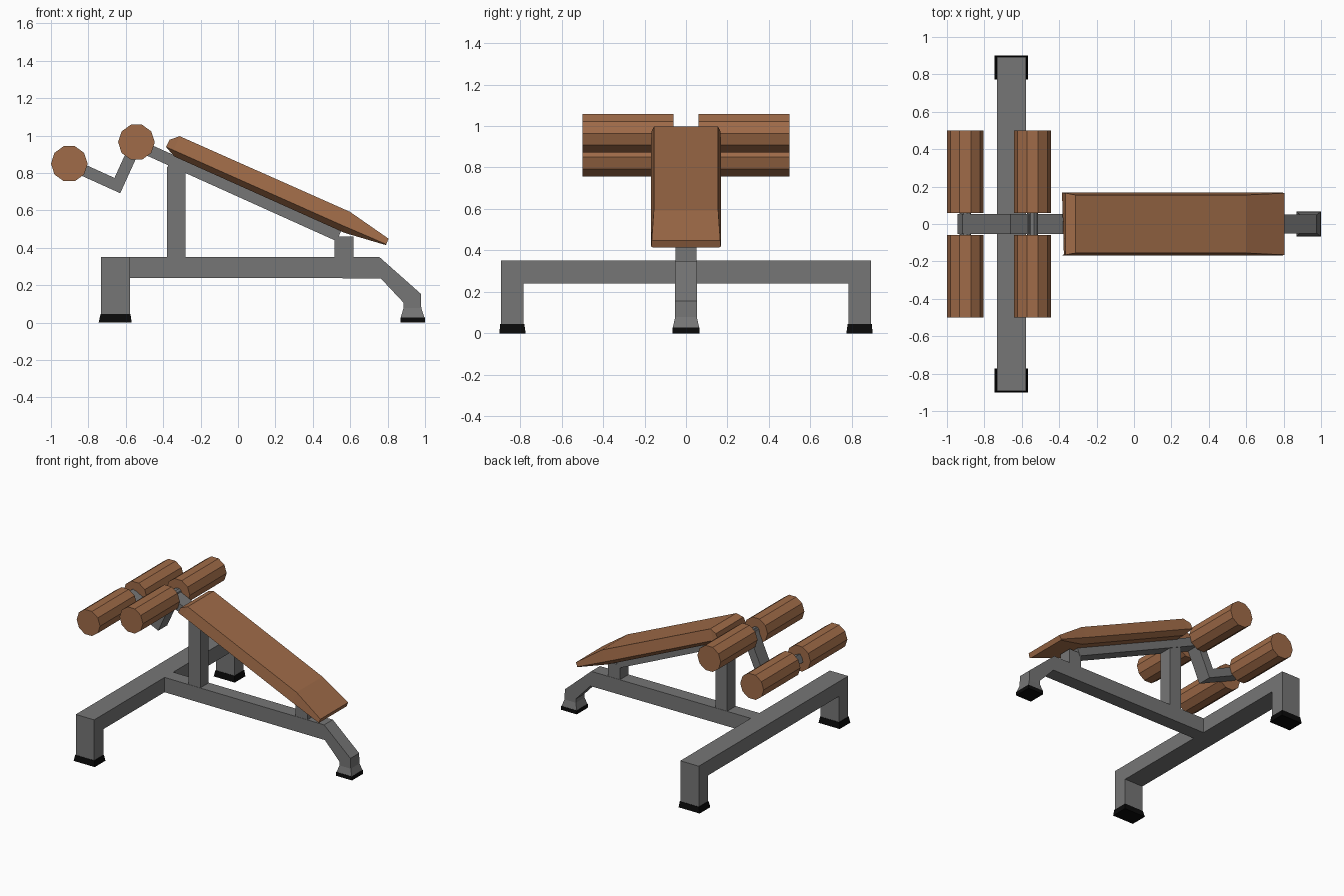
import bpy, bmesh, math
from mathutils import Vector

if "Cube" in bpy.data.objects:
    bpy.data.objects.remove(bpy.data.objects["Cube"])


def material(name, r, g, b):
    m = bpy.data.materials.new(name)
    m.diffuse_color = (r, g, b, 1)
    m.use_nodes = True
    m.node_tree.nodes["Principled BSDF"].inputs["Base Color"].default_value = m.diffuse_color
    return m


STEEL = material("grey steel", 0.18, 0.18, 0.18)
LEATHER = material("brown leather", 0.35, 0.148, 0.065)
RUBBER = material("black rubber", 0.003, 0.003, 0.003)


def loft(name, rings, mat):
    """Skin a row of equal-length closed rings and cap both ends."""
    bm = bmesh.new()
    rows = [[bm.verts.new(p) for p in ring] for ring in rings]
    n = len(rows[0])
    for a, b in zip(rows, rows[1:]):
        for i in range(n):
            j = (i + 1) % n
            bm.faces.new((a[i], a[j], b[j], b[i]))
    bm.faces.new(rows[0])
    bm.faces.new(rows[-1])
    bmesh.ops.remove_doubles(bm, verts=bm.verts, dist=0.0001)
    bmesh.ops.recalc_face_normals(bm, faces=bm.faces)
    me = bpy.data.meshes.new(name)
    bm.to_mesh(me)
    bm.free()
    me.materials.append(mat)
    ob = bpy.data.objects.new(name, me)
    bpy.context.collection.objects.link(ob)
    return ob


def side_prism(name, profile, y0, y1, mat):
    """Extrude an x-z outline along y."""
    return loft(name, [[(x, y, z) for x, z in profile] for y in (y0, y1)], mat)


def rect(x0, x1, y0, y1, z):
    return [(x0, y0, z), (x1, y0, z), (x1, y1, z), (x0, y1, z)]


def ribbon(path, t):
    """Outline of a mitred strip of thickness t around an x-z path."""
    pts = [Vector(p) for p in path]
    left, right = [], []
    for i, p in enumerate(pts):
        d0 = (p - pts[i - 1]).normalized() if i else None
        d1 = (pts[i + 1] - p).normalized() if i < len(pts) - 1 else None
        d0, d1 = d0 or d1, d1 or d0
        n0, n1 = Vector((-d0.y, d0.x)), Vector((-d1.y, d1.x))
        m = (n0 + n1).normalized()
        off = m * (t / 2 / m.dot(n0))
        left.append(p + off)
        right.append(p - off)
    return left + right[::-1]


# wide rear frame: an upside-down U running across
u = [(-0.893, 0.04), (-0.893, 0.352), (0.893, 0.352), (0.893, 0.04),
     (0.783, 0.04), (0.783, 0.24), (-0.783, 0.24), (-0.783, 0.04)]
loft("rear_frame", [[(x, y, z) for y, z in u] for x in (-0.732, -0.578)], STEEL)
for s, side in ((-1, "front"), (1, "back")):
    loft("rear_foot_" + side, [
        rect(-0.745, -0.568, s * 0.773, s * 0.9, 0),
        rect(-0.735, -0.575, s * 0.78, s * 0.896, 0.045)], RUBBER)

# long main beam that bends down to the single leg
side_prism("main_beam", [(-0.6, 0.24), (-0.6, 0.352), (0.757, 0.35), (0.977, 0.155),
                         (0.98, 0.078), (0.885, 0.078), (0.885, 0.107), (0.763, 0.237)],
           -0.052, 0.052, STEEL)
loft("end_ankle", [rect(0.885, 0.98, -0.052, 0.052, 0.078),
                   rect(0.87, 0.997, -0.064, 0.064, 0.028)], STEEL)
loft("end_foot", [rect(0.868, 1.0, -0.066, 0.066, 0),
                  rect(0.868, 0.999, -0.066, 0.066, 0.028)], RUBBER)

# uprights carrying the bench
side_prism("tall_post", [(-0.38, 0.34), (-0.28, 0.34), (-0.28, 0.82), (-0.35, 0.87), (-0.38, 0.83)],
           -0.05, 0.05, STEEL)
side_prism("short_post", [(0.517, 0.34), (0.617, 0.34), (0.617, 0.46), (0.517, 0.46)],
           -0.05, 0.05, STEEL)

# inclined rail, continuing into the kinked roller arm
side_prism("rail_and_arm", ribbon([(-0.93, 0.862), (-0.645, 0.733), (-0.545, 0.953), (0.54, 0.464)], 0.062),
           -0.054, 0.054, STEEL)


# padded bench: cross-sections of six points, (x, z, half width) for top, middle, bottom
def pad_ring(top, mid, low):
    half = [(x, w, z) for x, z, w in (top, mid, low)]
    return half + [(x, -y, z) for x, y, z in half[::-1]]


loft("bench_pad", [
    pad_ring((-0.365, 0.978, 0.165), (-0.385, 0.94, 0.168), (-0.375, 0.928, 0.162)),
    pad_ring((-0.312, 0.997, 0.155), (-0.345, 0.922, 0.168), (-0.34, 0.888, 0.125)),
    pad_ring((0.598, 0.593, 0.155), (0.565, 0.517, 0.168), (0.57, 0.48, 0.125)),
    pad_ring((0.805, 0.449, 0.165), (0.793, 0.419, 0.168), (0.79, 0.415, 0.162))], LEATHER)


# ten-sided foam rollers and their axles
def disc(cx, cz, r, y, n=10):
    return [(cx + r * math.cos(2 * math.pi * i / n), y, cz + r * math.sin(2 * math.pi * i / n))
            for i in range(n)]


for label, cx, cz in (("upper", -0.543, 0.965), ("lower", -0.902, 0.85)):
    loft(label + "_axle", [disc(cx, cz, 0.03, y) for y in (-0.1, 0.1)], STEEL)
    for s, side in ((-1, "front"), (1, "back")):
        loft(label + "_roller_" + side, [disc(cx, cz, 0.098, s * y) for y in (0.06, 0.5)], LEATHER)
